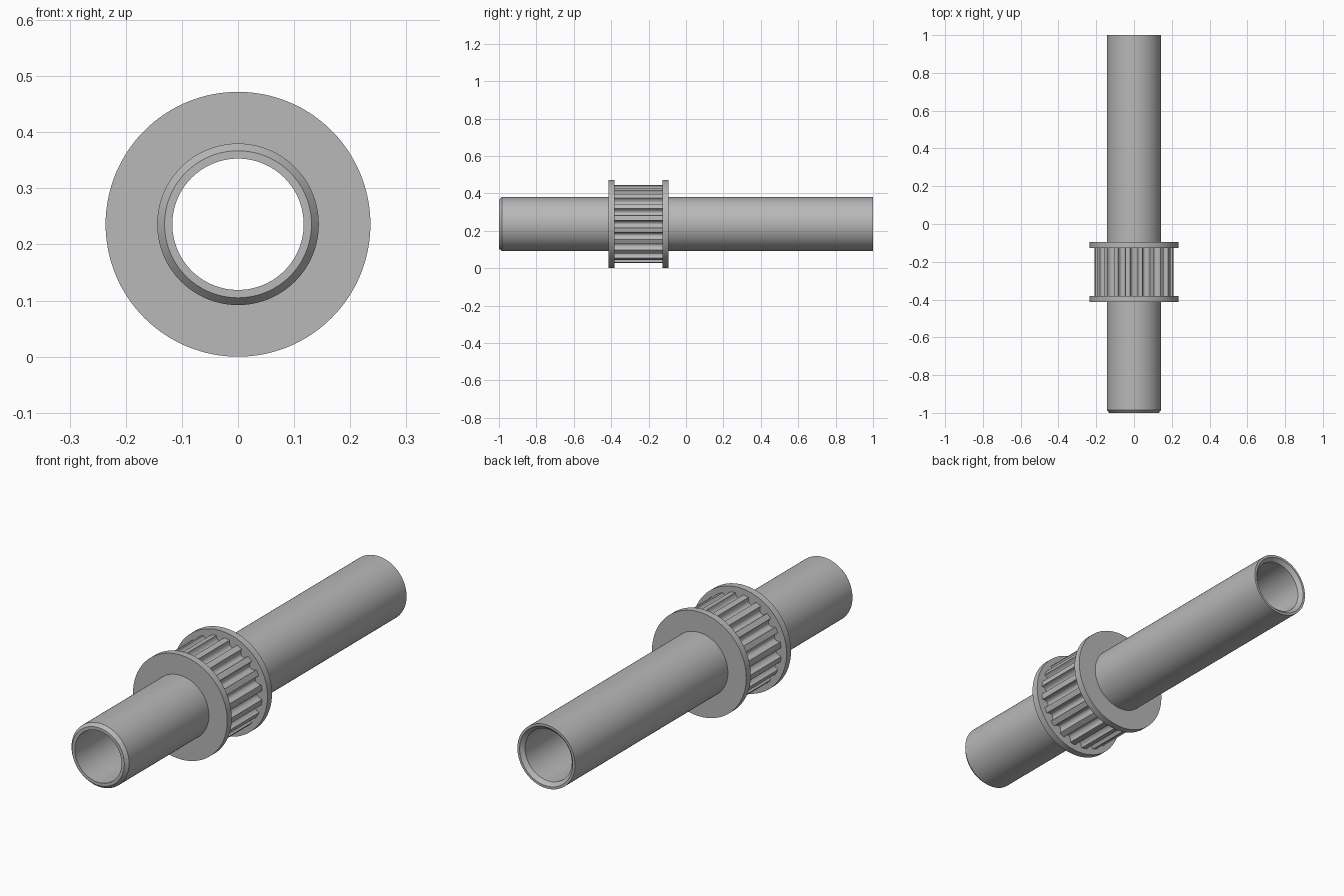
import bpy
import bmesh
from math import sin, cos, pi, radians

cube = bpy.data.objects.get("Cube")
if cube:
    bpy.data.objects.remove(cube)

AXIS_Z = 0.236        # height of the shaft axis
FLANGE_R = 0.236
TUBE_R = 0.144
BORE_R = 0.117
TOOTH_R = 0.21
TEETH = 20
SEGMENTS = 128

metal = bpy.data.materials.new("grey metal")
metal.use_nodes = True
grey = (0.48, 0.48, 0.48, 1)
metal.diffuse_color = grey
metal.node_tree.nodes["Principled BSDF"].inputs["Base Color"].default_value = grey


def loft(name, loops):
    """Bridge a closed cycle of equally long loops into a ring-shaped solid."""
    bm = bmesh.new()
    rings = [[bm.verts.new(p) for p in loop] for loop in loops]
    for a, b in zip(rings, rings[1:] + rings[:1]):
        for i in range(len(a)):
            j = (i + 1) % len(a)
            bm.faces.new((a[i], a[j], b[j], b[i]))
    bmesh.ops.recalc_face_normals(bm, faces=bm.faces)
    mesh = bpy.data.meshes.new(name)
    bm.to_mesh(mesh)
    bm.free()
    mesh.materials.append(metal)
    obj = bpy.data.objects.new(name, mesh)
    bpy.context.collection.objects.link(obj)
    bpy.ops.object.select_all(action='DESELECT')
    obj.select_set(True)
    bpy.context.view_layer.objects.active = obj
    bpy.ops.object.shade_smooth_by_angle(angle=radians(30))
    return obj


def polar(r, a, y):
    return (r * sin(a), y, AXIS_Z + r * cos(a))


def lathe(name, profile):
    """Turn a closed (radius, y) profile around the shaft axis."""
    angles = [2 * pi * i / SEGMENTS for i in range(SEGMENTS)]
    return loft(name, [[polar(r, a, y) for a in angles] for r, y in profile])


# Hollow shaft: outer chamfer at the front, inner chamfer at the back
lathe("shaft_tube", [
    (BORE_R, -1), (0.131, -1), (TUBE_R, -0.985),
    (TUBE_R, 1), (0.133, 1), (BORE_R, 0.984),
])

# Two flanges that hold the belt
for name, y0, y1 in (("front_flange", -0.414, -0.382), ("back_flange", -0.126, -0.094)):
    lathe(name, [(TUBE_R - 0.01, y0), (FLANGE_R, y0),
                 (FLANGE_R, y1), (TUBE_R - 0.01, y1)])

# Toothed ring: rounded grooves with flat lands between them
STEPS = 10
HALF_WIDTH = 0.02
DEPTH = 0.026
outline = []
for tooth in range(TEETH):
    centre = 2 * pi * tooth / TEETH
    for s in range(STEPS + 1):
        t = pi * s / STEPS
        outline.append((TOOTH_R - DEPTH * sin(t), centre - HALF_WIDTH / TOOTH_R * cos(t)))
    outline.append((TOOTH_R, centre + pi / TEETH))

front, back = -0.385, -0.123
loft("toothed_ring", [
    [polar(TUBE_R - 0.01, a, front) for r, a in outline],
    [polar(r, a, front) for r, a in outline],
    [polar(r, a, back) for r, a in outline],
    [polar(TUBE_R - 0.01, a, back) for r, a in outline],
])
